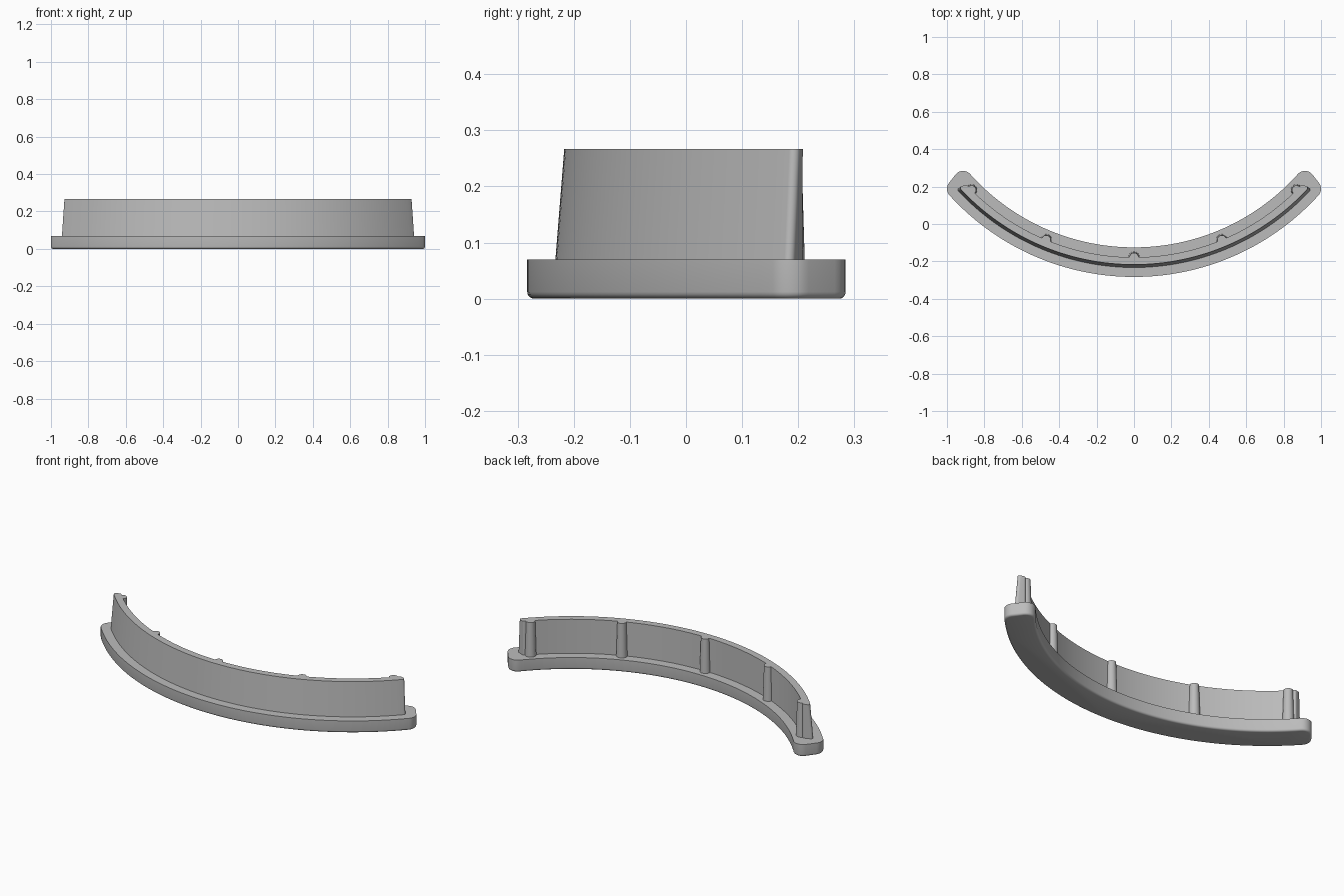
import bpy, bmesh
from math import sin, cos, pi, radians
from mathutils import Vector

cube = bpy.data.objects.get("Cube")
if cube:
    bpy.data.objects.remove(cube, do_unlink=True)

CENTRE_Y = 1.05      # shared centre of all the arcs
BASE_TOP = 0.07
WALL_TOP = 0.267
WALL_INNER = 1.228

grey = bpy.data.materials.new("plain grey")
grey.use_nodes = True
colour = (0.5, 0.5, 0.5, 1)
grey.diffuse_color = colour
grey.node_tree.nodes["Principled BSDF"].inputs["Base Color"].default_value = colour


def on_arc(radius, angle):
    return Vector((radius * sin(angle), CENTRE_Y - radius * cos(angle)))


def fillet(corner, before, after, radius, steps=8):
    """Round one corner between the directions to its neighbours."""
    a, b = (before - corner).normalized(), (after - corner).normalized()
    half = a.angle(b) / 2
    centre = corner + (a + b).normalized() * radius / sin(half)
    start = corner + a * radius * cos(half) / sin(half) - centre
    end = corner + b * radius * cos(half) / sin(half) - centre
    sweep = pi - 2 * half
    return [centre + (start * sin(sweep * (1 - i / steps)) + end * sin(sweep * i / steps)) / sin(sweep)
            for i in range(steps + 1)]


def curved_bar(outer, inner, outer_deg, inner_deg, radius, segments=72):
    """Outline of an arc-shaped bar with rounded ends, counterclockwise."""
    ao, ai = radians(outer_deg), radians(inner_deg)
    p, q = on_arc(outer, ao), on_arc(inner, ai)
    tip = fillet(p, on_arc(outer, ao - 0.03), q, radius) + fillet(q, p, on_arc(inner, ai - 0.05), radius)
    # Stop each arc where its corner rounding begins
    def angle_of(v):
        return Vector((0, -1)).angle(v - Vector((0, CENTRE_Y)))
    so, si = angle_of(tip[0]), angle_of(tip[-1])
    steps = [i / segments * 2 - 1 for i in range(1, segments)]
    left_tip = [Vector((-v.x, v.y)) for v in reversed(tip)]
    return ([on_arc(outer, so * t) for t in steps] + tip
            + [on_arc(inner, -si * t) for t in steps] + left_tip)


def loft(name, rings):
    """Solid through a list of (outline, height) rings."""
    bm = bmesh.new()
    loops = [[bm.verts.new((p.x, p.y, z)) for p in outline] for outline, z in rings]
    n = len(loops[0])
    for low, high in zip(loops, loops[1:]):
        for i in range(n):
            j = (i + 1) % n
            bm.faces.new((low[i], low[j], high[j], high[i]))
    bm.faces.new(reversed(loops[0]))
    bm.faces.new(loops[-1])
    bmesh.ops.recalc_face_normals(bm, faces=bm.faces)
    mesh = bpy.data.meshes.new(name)
    bm.to_mesh(mesh)
    bm.free()
    mesh.materials.append(grey)
    obj = bpy.data.objects.new(name, mesh)
    bpy.context.collection.objects.link(obj)
    bpy.ops.object.select_all(action='DESELECT')
    obj.select_set(True)
    bpy.context.view_layer.objects.active = obj
    bpy.ops.object.shade_smooth_by_angle(angle=radians(35))
    return obj


# Curved base with a rounded bottom edge
ROUND = 0.012
base_rings = []
for i in range(5):
    t = i / 4 * pi / 2
    d = ROUND * (1 - sin(t))
    outline = curved_bar(1.333 - d, 1.175 + d, 49.6 - d * 45, 51.2 - d * 45, 0.05 - d)
    base_rings.append((outline, ROUND * (1 - cos(t))))
base_rings.append((base_rings[-1][0], BASE_TOP))
loft("curved_base", base_rings)

# Upright wall, its outer face leaning inward
loft("curved_wall", [
    (curved_bar(1.283, WALL_INNER, 47.8, 46.8, 0.012), BASE_TOP - 0.003),
    (curved_bar(1.267, WALL_INNER, 47.8, 46.8, 0.012), WALL_TOP)])


# Tapered half-round ribs on the inside of the wall
def half_round(angle, radius, steps=16):
    centre = on_arc(WALL_INNER, angle)
    along = Vector((cos(angle), sin(angle)))
    inward = Vector((-sin(angle), cos(angle)))
    arc = [centre + along * radius * cos(pi * i / steps) + inward * radius * sin(pi * i / steps)
           for i in range(steps + 1)]
    return arc + [centre - along * radius - inward * 0.003, centre + along * radius - inward * 0.003]


for k, side in enumerate(("far_right", "right", "middle", "left", "far_left")):
    a = radians(22.5) * (k - 2)
    loft("rib_" + side, [(half_round(a, 0.03), BASE_TOP - 0.003), (half_round(a, 0.024), WALL_TOP)])
